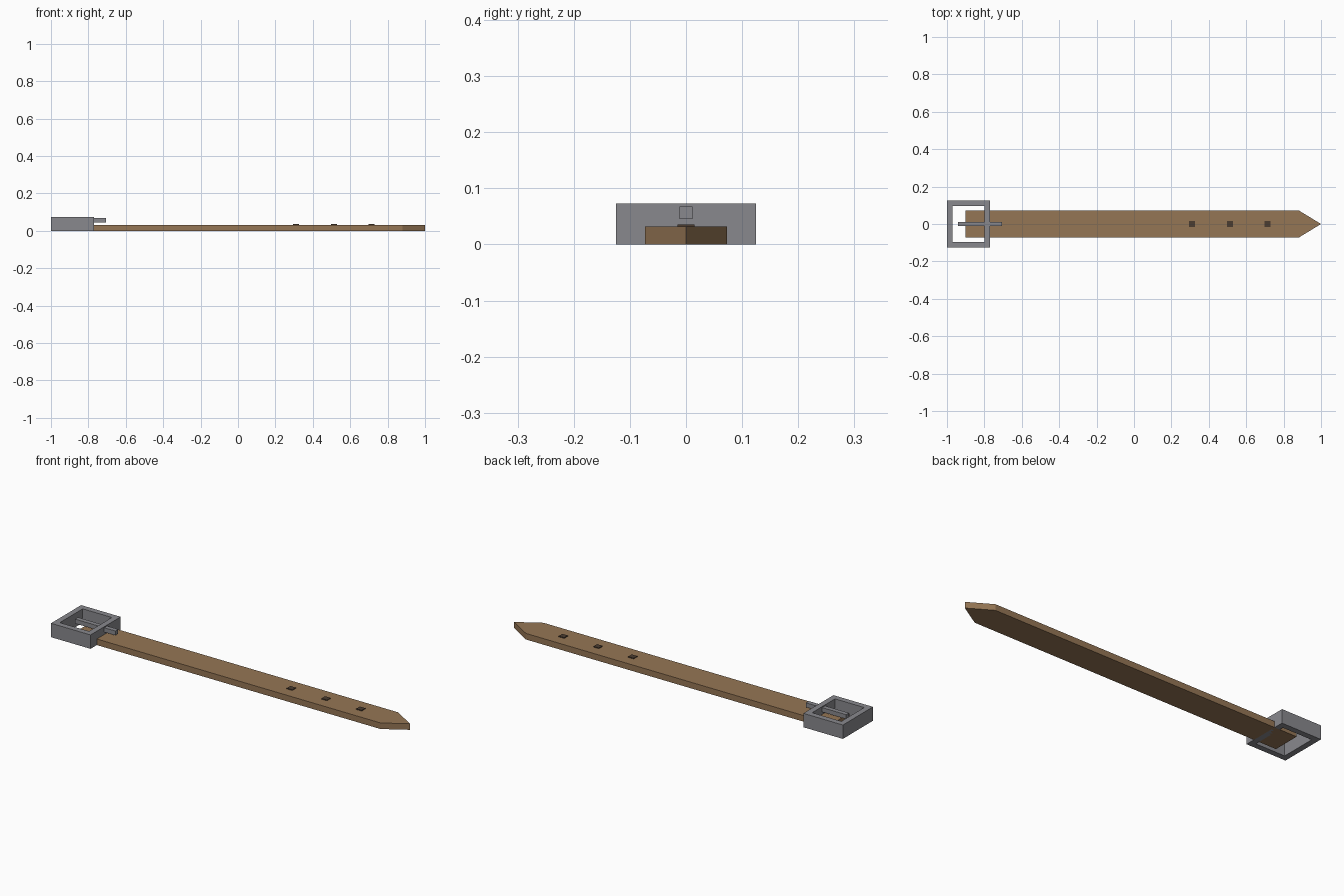
import bpy
import bmesh

cube = bpy.data.objects.get("Cube")
if cube:
    bpy.data.objects.remove(cube, do_unlink=True)


def material(name, rgb):
    mat = bpy.data.materials.new(name)
    mat.use_nodes = True
    color = (*rgb, 1)
    mat.diffuse_color = color
    mat.node_tree.nodes["Principled BSDF"].inputs["Base Color"].default_value = color
    return mat


def finish(name, bm, mat):
    bmesh.ops.recalc_face_normals(bm, faces=bm.faces)
    mesh = bpy.data.meshes.new(name)
    bm.to_mesh(mesh)
    bm.free()
    mesh.materials.append(mat)
    obj = bpy.data.objects.new(name, mesh)
    bpy.context.collection.objects.link(obj)
    return obj


def prism(name, outline, z0, z1, mat):
    """Extrude a flat outline from z0 up to z1."""
    bm = bmesh.new()
    face = bm.faces.new([bm.verts.new((x, y, z0)) for x, y in outline])
    new = bmesh.ops.extrude_face_region(bm, geom=[face])["geom"]
    top = [v for v in new if isinstance(v, bmesh.types.BMVert)]
    bmesh.ops.translate(bm, verts=top, vec=(0, 0, z1 - z0))
    return finish(name, bm, mat)


def rectangle(x0, x1, half_y):
    return [(x0, -half_y), (x1, -half_y), (x1, half_y), (x0, half_y)]


def frame(name, outer, inner, z0, z1, mat):
    """Rectangular ring with straight walls."""
    bm = bmesh.new()
    loops = [[bm.verts.new((x, y, z)) for x, y in outline]
             for outline, z in ((outer, z0), (outer, z1), (inner, z1), (inner, z0))]
    for a, b in zip(loops, loops[1:] + loops[:1]):
        for i in range(4):
            j = (i + 1) % 4
            bm.faces.new((a[i], a[j], b[j], b[i]))
    return finish(name, bm, mat)


leather = material("brown leather", (0.30, 0.18, 0.09))
metal = material("grey metal", (0.25, 0.25, 0.27))
dark = material("dark brown", (0.07, 0.045, 0.03))

# Strap with a pointed tip
half = 0.073
prism("strap", [(-0.9, -half), (0.88, -half), (1, 0), (0.88, half), (-0.9, half)],
      0, 0.032, leather)

# Buckle frame and prong
frame("buckle_frame", rectangle(-1, -0.77, 0.125), rectangle(-0.97, -0.8, 0.095),
      0, 0.073, metal)
prism("buckle_prong", rectangle(-0.94, -0.705, 0.012), 0.045, 0.068, metal)

# Punched holes, as thin dark plates
for i in range(3):
    x = 0.31 + 0.202 * i
    prism(f"strap_hole_{i + 1}", rectangle(x - 0.016, x + 0.016, 0.015),
          0.03, 0.036, dark)
